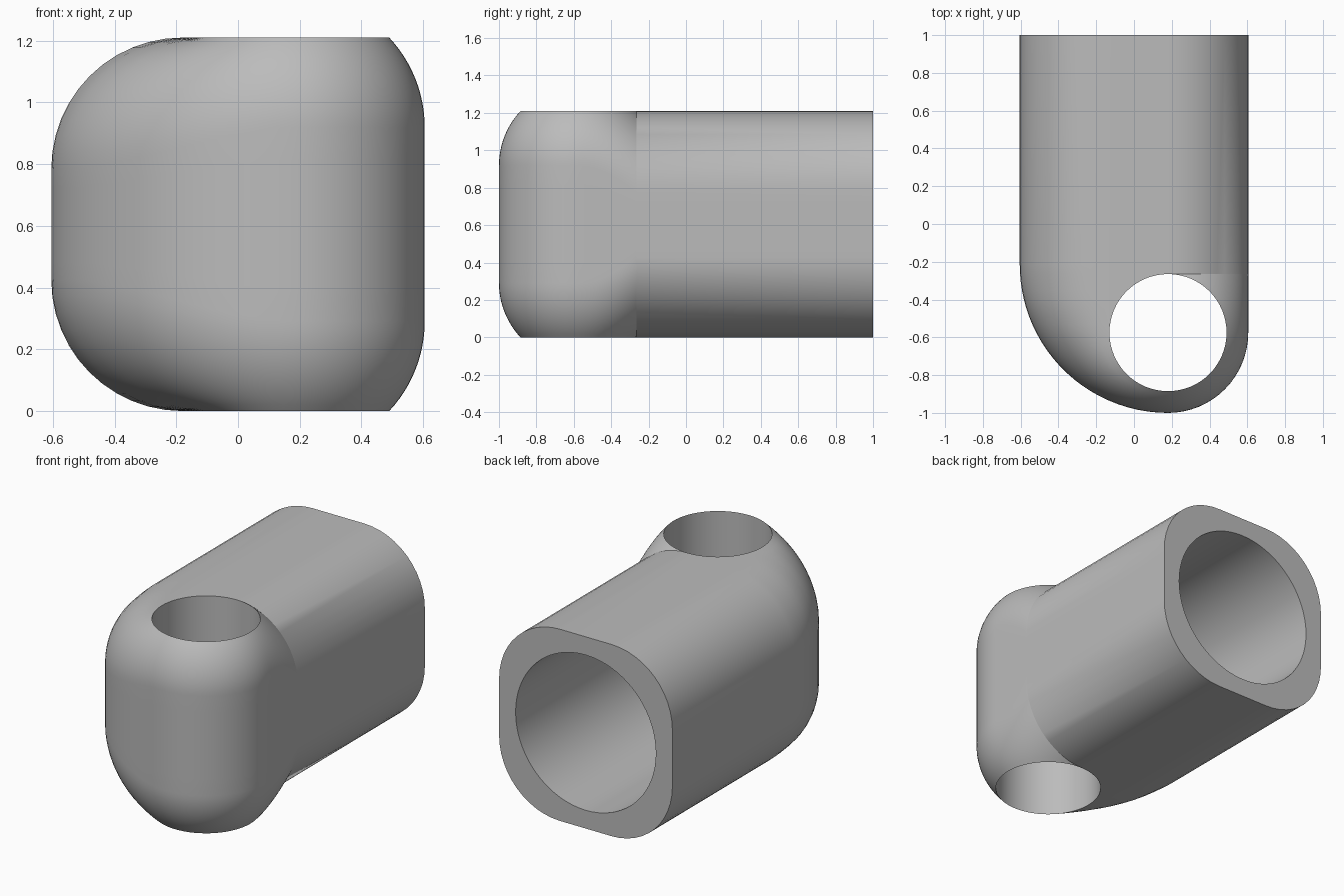
import bpy, bmesh
from math import sin, cos, acos, pi, radians
from mathutils import Vector

if "Cube" in bpy.data.objects:
    bpy.data.objects.remove(bpy.data.objects["Cube"], do_unlink=True)

HALF, TALL = 0.605, 1.21          # half width and height of the body
FILLET = 0.425                    # edge rounding
HOLE = Vector((0.18, -0.575))     # upright hole centre
HOLE_R, BORE_R = 0.31, 0.49
BORE_END = -0.15
BIG_R = HALF + HOLE.x             # large front-left sweep
ARC, SIDE, STEPS = 12, 6, 16

mat = bpy.data.materials.new("grey")
mat.use_nodes = True
grey = (0.5, 0.5, 0.5, 1)
mat.diffuse_color = grey
mat.node_tree.nodes["Principled BSDF"].inputs["Base Color"].default_value = grey


def on_hole(a):
    return HOLE + HOLE_R * Vector((cos(a), sin(a)))


def on_sweep(a):
    return Vector((HOLE.x + BIG_R * cos(a), -1 + BIG_R + BIG_R * sin(a)))


def profile(outer, inner):
    """Rounded wall section from the bottom rim, out and up to the top rim."""
    inward = inner - outer
    w = inward.length
    r = max(FILLET, w)
    end = acos(1 - w / r)
    upper = []
    for j in range(ARC + 1):
        a = end * j / ARC
        p = outer + inward * (r * (1 - cos(a)) / w)
        upper.append(Vector((p.x, p.y, TALL - r * (sin(end) - sin(a)))))
    lower = [Vector((p.x, p.y, TALL - p.z)) for p in reversed(upper)]
    side = [lower[-1].lerp(upper[0], k / SIDE) for k in range(1, SIDE)]
    return lower + side + upper


# Outer and inner outlines, from the back right round the front to the back left
flat = HALF - FILLET
rails = [(Vector((HALF, 1)), Vector((flat, 1)))]
for i in range(STEPS + 1):        # side blending into the hole rim
    p = on_hole(pi / 2 * (1 - i / STEPS))
    rails.append((Vector((HALF, p.y)), p))
for i in range(1, STEPS + 1):     # round corner about the hole
    a = -pi / 2 * i / STEPS
    rails.append((HOLE + FILLET * Vector((cos(a), sin(a))), on_hole(a)))
meet = pi + acos(0.888)
for i in range(1, STEPS + 1):     # large sweep beside the hole
    t = i / STEPS
    rails.append((on_sweep(1.5 * pi + (meet - 1.5 * pi) * t), on_hole(-pi / 2 - pi / 2 * t)))
left_index = len(rails) - 1
hole_left, body_left = on_hole(pi), Vector((-flat, -1 + BIG_R))
for i in range(1, 9):             # sweep running into the straight side
    t = i / 8
    rails.append((on_sweep(meet + (pi - meet) * t), hole_left.lerp(body_left, t)))
rails.append((Vector((-HALF, 1)), Vector((-flat, 1))))

# Outer shell
bm = bmesh.new()
cols = [[bm.verts.new(p) for p in profile(o, i)] for o, i in rails]
for a, b in zip(cols, cols[1:]):
    for k in range(len(a) - 1):
        bm.faces.new((a[k], b[k], b[k + 1], a[k + 1]))


def cap(z, row):
    """Flat top or bottom; returns the hole rim and the back edge."""
    rear = [bm.verts.new((*on_hole(pi - pi / 2 * i / STEPS), z)) for i in range(1, STEPS)]
    back = [bm.verts.new((flat * (2 * i / SIDE - 1), 1, z)) for i in range(1, SIDE)]
    edge = [c[row] for c in cols]
    bm.faces.new([edge[0], edge[1]] + rear[::-1] + edge[left_index:] + back)
    return edge[1:left_index + 1] + rear, back


top_rim, top_back = cap(TALL, -1)
low_rim, low_back = cap(0, 0)


def tube(a, b):
    for k in range(len(a)):
        n = (k + 1) % len(a)
        bm.faces.new((a[k], a[n], b[n], b[k]))


# Upright hole, back rim, and blind bore
tube(top_rim, low_rim)
outline = cols[0] + top_back[::-1] + cols[-1][::-1] + low_back
centre = Vector((0, 1, TALL / 2))
mouth, deep = [], []
for v in outline:
    p = centre + (v.co - centre).normalized() * BORE_R
    mouth.append(bm.verts.new(p))
    deep.append(bm.verts.new((p.x, BORE_END, p.z)))
tube(outline, mouth)
tube(mouth, deep)
bm.faces.new(deep)
bmesh.ops.recalc_face_normals(bm, faces=bm.faces)

mesh = bpy.data.meshes.new("elbow_body")
bm.to_mesh(mesh)
bm.free()
mesh.materials.append(mat)
body = bpy.data.objects.new("elbow_body", mesh)
bpy.context.collection.objects.link(body)
bpy.ops.object.select_all(action="DESELECT")
body.select_set(True)
bpy.context.view_layer.objects.active = body
bpy.ops.object.shade_smooth_by_angle(angle=radians(30))
